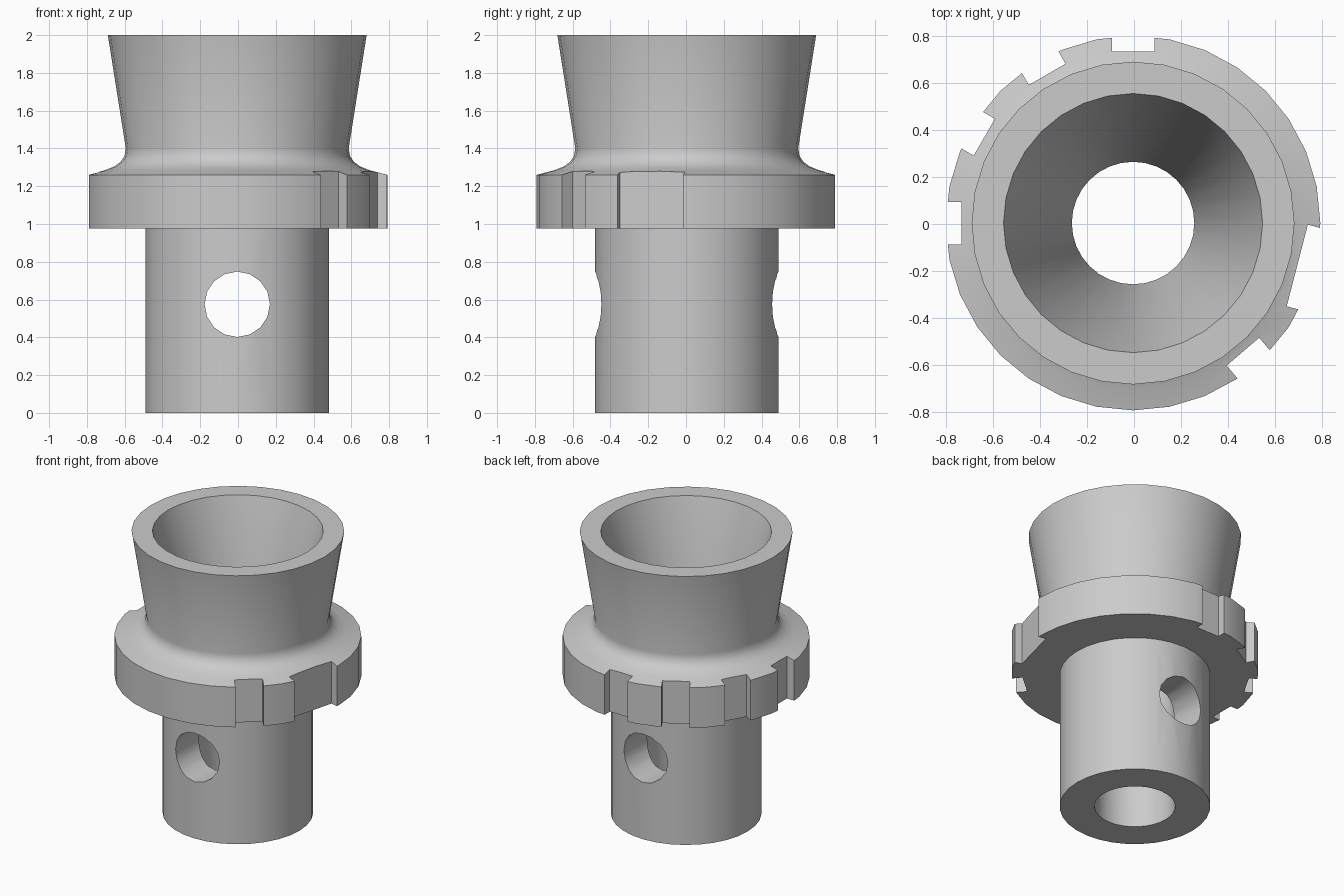
import bpy
import bmesh
from math import cos, sin, pi, radians
from mathutils import Matrix

cube = bpy.data.objects.get("Cube")
if cube:
    bpy.data.objects.remove(cube, do_unlink=True)

SIDES = 32
CENTRE = Matrix.Translation((-0.004, 0.004, 0))

# Plain grey metal
grey = bpy.data.materials.new("grey_metal")
grey.use_nodes = True
colour = (0.6, 0.6, 0.6, 1)
grey.diffuse_color = colour
grey.node_tree.nodes["Principled BSDF"].inputs["Base Color"].default_value = colour


def make_object(name, bm):
    bmesh.ops.recalc_face_normals(bm, faces=bm.faces[:])
    mesh = bpy.data.meshes.new(name)
    bm.to_mesh(mesh)
    bm.free()
    mesh.materials.append(grey)
    obj = bpy.data.objects.new(name, mesh)
    bpy.context.collection.objects.link(obj)
    return obj


def lathe(name, profile):
    """Turn a closed (radius, height) profile around the z axis."""
    bm = bmesh.new()
    rings = []
    for i in range(SIDES):
        a = 2 * pi * i / SIDES
        rings.append([bm.verts.new((r * cos(a), r * sin(a), z)) for r, z in profile])
    n = len(profile)
    for i in range(SIDES):
        here, there = rings[i], rings[(i + 1) % SIDES]
        for j in range(n):
            k = (j + 1) % n
            bm.faces.new((here[j], there[j], there[k], here[k]))
    bm.transform(CENTRE)
    return make_object(name, bm)


def cut(target, cutter):
    mod = target.modifiers.new("cut", "BOOLEAN")
    mod.operation = "DIFFERENCE"
    mod.solver = "EXACT"
    mod.object = cutter
    bpy.context.view_layer.objects.active = target
    bpy.ops.object.modifier_apply(modifier=mod.name)
    bpy.data.objects.remove(cutter, do_unlink=True)


def notch_cutter(angle, width, floor):
    bm = bmesh.new()
    bmesh.ops.create_cube(bm, size=1)
    bm.transform(CENTRE @ Matrix.Rotation(radians(angle), 4, "Z")
                 @ Matrix.Translation((floor + 0.2, 0, 1.15))
                 @ Matrix.Diagonal((0.4, width, 0.6, 1)))
    cutter = make_object("notch_cutter", bm)
    cutter.hide_render = True
    return cutter


# Shank, flange, coved shoulder, flared cup, funnel and bore
profile = [
    (0.26, 0), (0.485, 0), (0.485, 0.975),
    (0.795, 0.975), (0.795, 1.26),
    (0.70, 1.285), (0.65, 1.305), (0.617, 1.33), (0.597, 1.36), (0.59, 1.40),
    (0.685, 2), (0.55, 2), (0.26, 1.0),
]
body = lathe("flanged_cup", profile)

# Notches around the flange rim
for angle in (90, 120, 150, 180):
    cut(body, notch_cutter(angle, 0.18, 0.729))
cut(body, notch_cutter(-14.5, 0.358, 0.72))
cut(body, notch_cutter(-49.5, 0.182, 0.718))

# Cross hole through the shank, front to back
bm = bmesh.new()
bmesh.ops.create_cone(bm, cap_ends=True, segments=16, radius1=0.173,
                      radius2=0.173, depth=1.4)
bm.transform(CENTRE @ Matrix.Translation((0, 0, 0.575))
             @ Matrix.Rotation(pi / 2, 4, "X"))
hole = make_object("cross_hole_cutter", bm)
hole.hide_render = True
cut(body, hole)

# Smooth round surfaces, crisp edges
bpy.ops.object.select_all(action="DESELECT")
body.select_set(True)
bpy.context.view_layer.objects.active = body
bpy.ops.object.shade_smooth_by_angle(angle=radians(30))
